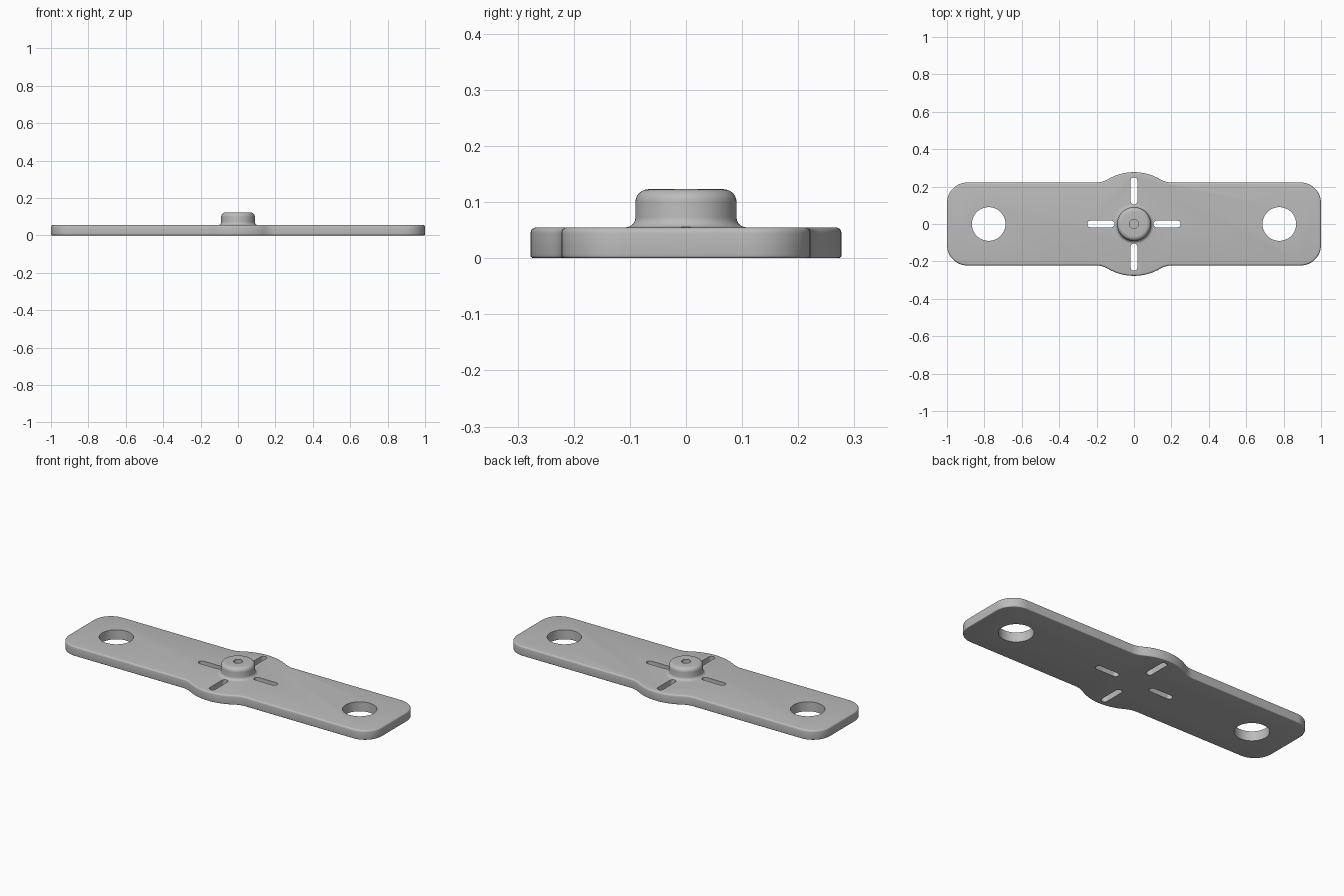
import bpy, bmesh
from math import pi, sin, cos, atan2, sqrt, radians
from mathutils import Matrix

cube = bpy.data.objects.get("Cube")
if cube:
    bpy.data.objects.remove(cube)

THICK, HALF_W, DISC_R, BLEND_R, CORNER_R = 0.055, 0.222, 0.277, 0.12, 0.11

grey = bpy.data.materials.new("plain grey")
grey.use_nodes = True
grey.diffuse_color = (0.5, 0.5, 0.5, 1)
grey.node_tree.nodes["Principled BSDF"].inputs["Base Color"].default_value = (0.5, 0.5, 0.5, 1)


def arc(cx, cy, r, a0, a1, n):
    return [(cx + r * cos(a0 + (a1 - a0) * i / n), cy + r * sin(a0 + (a1 - a0) * i / n))
            for i in range(n + 1)]


def to_object(bm, name):
    bmesh.ops.recalc_face_normals(bm, faces=bm.faces)
    mesh = bpy.data.meshes.new(name)
    bm.to_mesh(mesh)
    bm.free()
    mesh.materials.append(grey)
    obj = bpy.data.objects.new(name, mesh)
    bpy.context.collection.objects.link(obj)
    return obj


def prism(outline, z0, z1):
    bm = bmesh.new()
    base = bm.faces.new([bm.verts.new((x, y, z0)) for x, y in outline])
    top = bmesh.ops.extrude_face_region(bm, geom=[base])["geom"]
    bmesh.ops.translate(bm, vec=(0, 0, z1 - z0),
                        verts=[v for v in top if isinstance(v, bmesh.types.BMVert)])
    return bm


def combine(target, other, operation):
    mod = target.modifiers.new(operation, "BOOLEAN")
    mod.operation, mod.object, mod.solver = operation, other, "EXACT"
    bpy.context.view_layer.objects.active = target
    bpy.ops.object.modifier_apply(modifier=mod.name)
    bpy.data.objects.remove(other)


# Plate outline: rounded end corner, blend into the wider middle disc, mirrored twice
blend_x = sqrt((DISC_R + BLEND_R) ** 2 - (HALF_W + BLEND_R) ** 2)
angle = atan2(HALF_W + BLEND_R, blend_x)
quarter = arc(1 - CORNER_R, HALF_W - CORNER_R, CORNER_R, 0, pi / 2, 12)
quarter += arc(blend_x, HALF_W + BLEND_R, BLEND_R, -pi / 2, angle - pi, 8)
quarter += arc(0, 0, DISC_R, angle, pi / 2, 12)[1:]
half = quarter + [(-x, y) for x, y in reversed(quarter[:-1])]
outline = half + [(x, -y) for x, y in reversed(half)]

# Plate with softly rounded rims
bm = prism(outline, 0, THICK)
for z, size in ((THICK, 0.01), (0, 0.005)):
    rim = [e for e in bm.edges if all(abs(v.co.z - z) < 1e-5 for v in e.verts)]
    bmesh.ops.bevel(bm, geom=rim, offset=size, segments=4, profile=0.5, affect="EDGES")
plate = to_object(bm, "mounting_plate")

# Central boss: flared foot, rounded crown and a blind pin hole
profile = [(0, 0.03), (0.108, 0.03)]
profile += arc(0.108, 0.073, 0.018, -pi / 2, -pi, 6)
profile += arc(0.067, 0.1, 0.023, 0, pi / 2, 8)
profile += [(0.024, 0.123), (0.024, 0.075), (0, 0.075)]
bm = bmesh.new()
points = [bm.verts.new((r, 0, z)) for r, z in profile]
edges = [bm.edges.new(pair) for pair in zip(points, points[1:])]
bmesh.ops.spin(bm, geom=points + edges, cent=(0, 0, 0), axis=(0, 0, 1),
               angle=2 * pi, steps=64)
bmesh.ops.remove_doubles(bm, verts=bm.verts, dist=1e-5)
combine(plate, to_object(bm, "boss"), "UNION")

# Large round holes near the ends
for side in (-1, 1):
    hole = prism(arc(side * 0.777, 0, 0.09, 0, 2 * pi, 64)[:-1], -0.1, 0.2)
    combine(plate, to_object(hole, "end_hole"), "DIFFERENCE")

# Four slots around the boss
slot = arc(0.232, 0, 0.018, -pi / 2, pi / 2, 10) + arc(0.122, 0, 0.018, pi / 2, 3 * pi / 2, 10)
for i in range(4):
    bm = prism(slot, -0.1, 0.2)
    bmesh.ops.rotate(bm, verts=bm.verts, matrix=Matrix.Rotation(i * pi / 2, 3, "Z"))
    combine(plate, to_object(bm, "slot"), "DIFFERENCE")

bpy.ops.object.select_all(action="DESELECT")
plate.select_set(True)
bpy.context.view_layer.objects.active = plate
bpy.ops.object.shade_smooth_by_angle(angle=radians(35))
